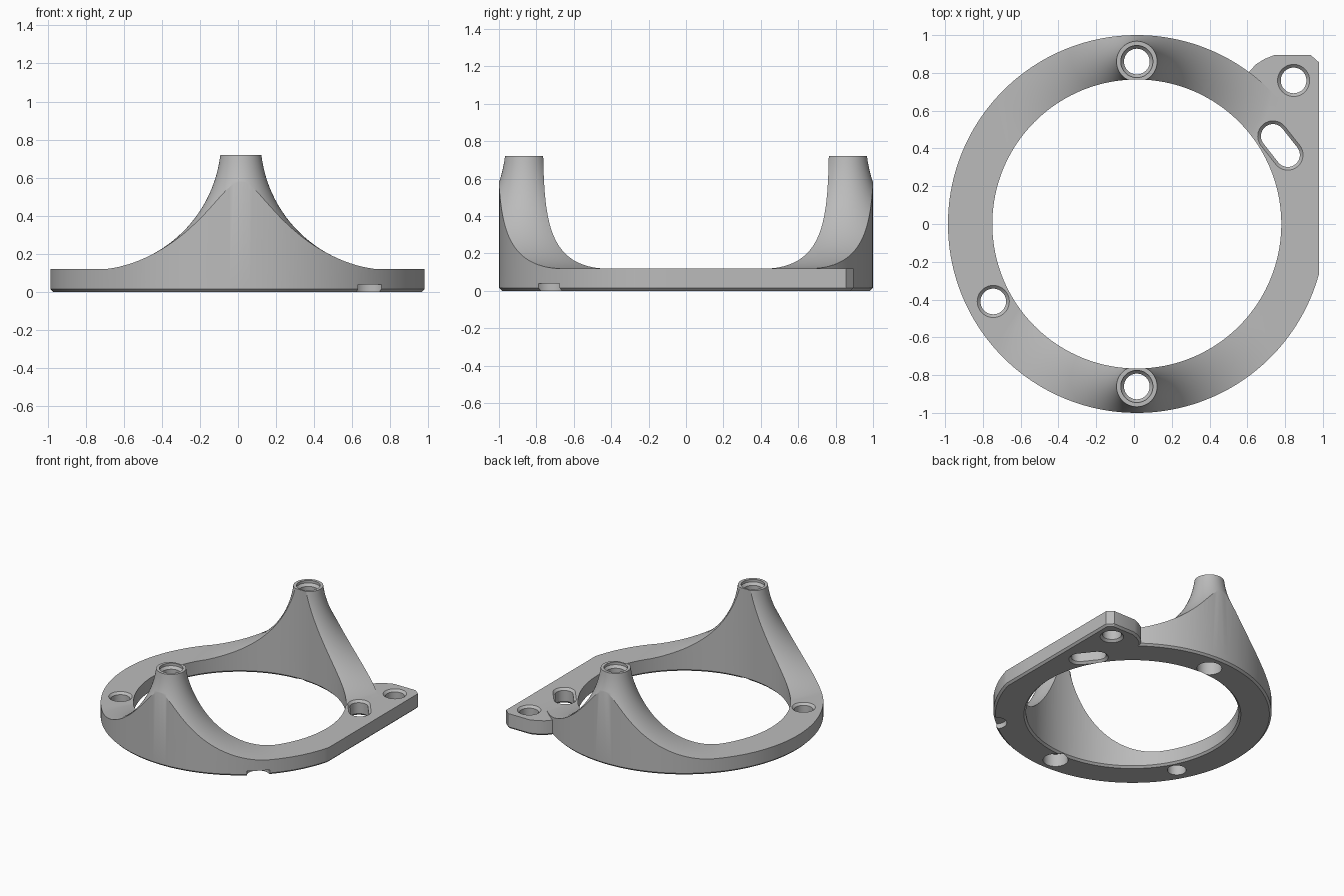
import bpy, bmesh, math
from mathutils import Vector

if "Cube" in bpy.data.objects:
    bpy.data.objects.remove(bpy.data.objects["Cube"])

CX = 0.015          # ring centre in x
R_OUT, R_IN = 1.0, 0.765
THICK, TOP = 0.12, 0.72
POST_Y = 0.86

grey = bpy.data.materials.new("plain grey")
grey.use_nodes = True
grey.diffuse_color = (0.5, 0.5, 0.5, 1)
grey.node_tree.nodes["Principled BSDF"].inputs["Base Color"].default_value = (0.5, 0.5, 0.5, 1)


def finish(bm, name):
    bmesh.ops.recalc_face_normals(bm, faces=bm.faces)
    mesh = bpy.data.meshes.new(name)
    bm.to_mesh(mesh)
    bm.free()
    ob = bpy.data.objects.new(name, mesh)
    bpy.context.collection.objects.link(ob)
    mesh.materials.append(grey)
    return ob


def prism(name, outline, z0, z1, chamfer=0):
    """Extrude an outline upward, optionally chamfering its lower rim."""
    bm = bmesh.new()
    base = bm.faces.new([bm.verts.new((x, y, z0)) for x, y in outline])
    new = bmesh.ops.extrude_face_region(bm, geom=[base], use_keep_orig=True)["geom"]
    bmesh.ops.translate(bm, vec=(0, 0, z1 - z0),
                        verts=[g for g in new if isinstance(g, bmesh.types.BMVert)])
    if chamfer:
        rim = [e for e in bm.edges if all(abs(v.co.z - z0) < 1e-5 for v in e.verts)]
        bmesh.ops.bevel(bm, geom=rim, offset=chamfer, segments=1, affect='EDGES')
    return finish(bm, name)


def lathe(name, profile, centre, steps=64):
    """Solid of revolution from (radius, z) pairs, capped at both ends."""
    bm = bmesh.new()
    rings = []
    for r, z in profile:
        rings.append([bm.verts.new((centre[0] + r * math.cos(math.tau * i / steps),
                                    centre[1] + r * math.sin(math.tau * i / steps), z))
                      for i in range(steps)])
    for a, b in zip(rings, rings[1:]):
        for i in range(steps):
            j = (i + 1) % steps
            bm.faces.new((a[i], a[j], b[j], b[i]))
    bm.faces.new(rings[0])
    bm.faces.new(rings[-1])
    return finish(bm, name)


def stadium_cutter(name, p, q, profile, steps=20):
    """Slot-shaped cutter between two end centres from (radius, z) pairs."""
    bm = bmesh.new()
    p, q = Vector(p), Vector(q)
    a0 = math.atan2(*(q - p).yx) - math.pi / 2
    rings = []
    for r, z in profile:
        ring = []
        for end, start in ((q, a0), (p, a0 + math.pi)):
            for i in range(steps + 1):
                a = start + math.pi * i / steps
                ring.append(bm.verts.new((end.x + r * math.cos(a), end.y + r * math.sin(a), z)))
        rings.append(ring)
    n = len(rings[0])
    for a, b in zip(rings, rings[1:]):
        for i in range(n):
            bm.faces.new((a[i], a[(i + 1) % n], b[(i + 1) % n], b[i]))
    bm.faces.new(rings[0])
    bm.faces.new(rings[-1])
    return finish(bm, name)


def combine(target, tool, operation):
    mod = target.modifiers.new("combine", 'BOOLEAN')
    mod.operation, mod.object, mod.solver = operation, tool, 'EXACT'
    bpy.context.view_layer.objects.active = target
    bpy.ops.object.modifier_apply(modifier=mod.name)
    bpy.data.objects.remove(tool)


# Ring blank: full-height disc with a flat on the left side
flat = math.asin(math.sqrt(1 - (0.98 - CX) ** 2))
n = 160
arc = [flat + (math.tau - 2 * flat) * i / n for i in range(n + 1)]
body = prism("mounting_ring", [(CX + R_OUT * math.cos(a), R_OUT * math.sin(a)) for a in arc],
             0, TOP + 0.1, 0.015)

# Envelope: flat slab with two flared posts rising from it
envelope = prism("envelope", [(-1.5, -1.5), (1.5, -1.5), (1.5, 1.5), (-1.5, 1.5)], -0.2, THICK)
FLARE = 0.682
a_top = math.asin((0.80 - TOP) / FLARE)
angles = [a_top + (math.pi / 2 - a_top) * i / 28 for i in range(29)]
flare = [(0.785 - FLARE * math.cos(a), 0.80 - FLARE * math.sin(a)) for a in angles]
for side in (-1, 1):
    combine(envelope, lathe("flare", flare + [(0.785, 0.05)], (CX, side * POST_Y), 96), 'UNION')
combine(body, envelope, 'INTERSECT')

# Corner tab
tab = prism("tab", [(0.98, 0.0), (0.98, 0.855), (0.935, 0.895), (0.745, 0.895), (0.69, 0.873),
                    (0.645, 0.845), (0.605, 0.80), (0.60, 0.66), (0.89, 0.1)], 0, THICK, 0.015)
combine(body, tab, 'UNION')

# Central opening with a chamfered lower rim
combine(body, lathe("opening", [(R_IN + 0.035, -0.02), (R_IN, 0.015), (R_IN, 1)], (CX, 0), 160),
        'DIFFERENCE')

# Post bores, recessed at the top and counterbored below
for side in (-1, 1):
    bore = [(0.09, -0.1), (0.09, 0.1), (0.068, 0.1), (0.068, TOP - 0.04),
            (0.085, TOP - 0.02), (0.085, TOP + 0.1)]
    combine(body, lathe("bore", bore, (CX, side * POST_Y), 48), 'DIFFERENCE')

# Screw holes, chamfered above, and the slot
chamfered = [(0.068, -0.1), (0.068, THICK - 0.017), (0.085, THICK), (0.085, 0.3)]
combine(body, lathe("side_hole", chamfered, (-0.745, -0.41), 48), 'DIFFERENCE')
both = [(0.085, -0.1), (0.085, 0), (0.068, 0.017)] + chamfered[1:]
combine(body, lathe("tab_hole", both, (0.845, 0.76), 48), 'DIFFERENCE')
slot = [(r - 0.004, z) for r, z in both]
combine(body, stadium_cutter("slot", (0.736, 0.465), (0.814, 0.366), slot), 'DIFFERENCE')

# Shallow blind pocket in the underside, breaking through the rim
combine(body, lathe("pocket", [(0.083, -0.1), (0.083, 0.04)], (0.69, -0.73), 48), 'DIFFERENCE')

bpy.ops.object.select_all(action='DESELECT')
body.select_set(True)
bpy.context.view_layer.objects.active = body
bpy.ops.object.shade_smooth_by_angle(angle=math.radians(25))
